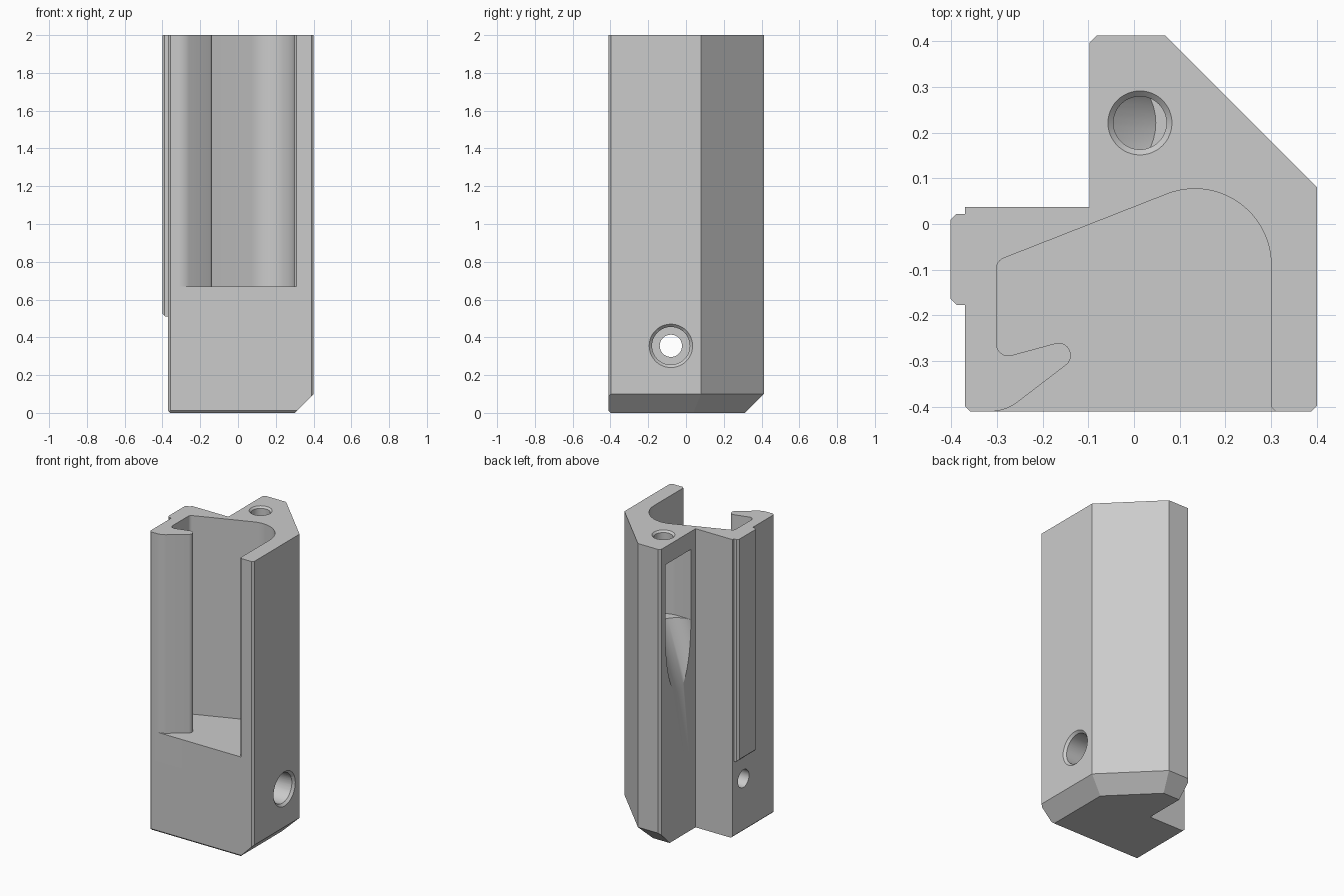
import bpy, bmesh
from math import sin, cos, radians, pi
from mathutils import Vector, Matrix

cube = bpy.data.objects.get("Cube")
if cube:
    bpy.data.objects.remove(cube, do_unlink=True)

grey = bpy.data.materials.new("light grey")
grey.use_nodes = True
grey.diffuse_color = (0.6, 0.6, 0.6, 1)
grey.node_tree.nodes["Principled BSDF"].inputs["Base Color"].default_value = (0.6, 0.6, 0.6, 1)


def arc(cx, cy, r, a0, a1, n):
    """Points on an arc, angles in degrees."""
    angles = [radians(a0 + (a1 - a0) * i / n) for i in range(n + 1)]
    return [(cx + r * cos(a), cy + r * sin(a)) for a in angles]


def finish(name, bm):
    bmesh.ops.recalc_face_normals(bm, faces=bm.faces)
    mesh = bpy.data.meshes.new(name)
    bm.to_mesh(mesh)
    bm.free()
    mesh.materials.append(grey)
    obj = bpy.data.objects.new(name, mesh)
    bpy.context.collection.objects.link(obj)
    return obj


def prism(name, outline, z0, z1, cuts=()):
    """Extrude an outline upwards, then slice it by (point, normal) planes."""
    bm = bmesh.new()
    face = bm.faces.new([bm.verts.new((x, y, z0)) for x, y in outline])
    out = bmesh.ops.extrude_face_region(bm, geom=[face])
    verts = [g for g in out["geom"] if isinstance(g, bmesh.types.BMVert)]
    bmesh.ops.translate(bm, verts=verts, vec=(0, 0, z1 - z0))
    for point, normal in cuts:
        bmesh.ops.bisect_plane(bm, geom=bm.verts[:] + bm.edges[:] + bm.faces[:], dist=1e-6,
                               plane_co=point, plane_no=normal, clear_outer=True)
        bmesh.ops.holes_fill(bm, edges=[e for e in bm.edges if e.is_boundary], sides=0)
    return finish(name, bm)


def rod(name, start, end, r0, r1):
    """Cylinder or cone between two points."""
    a, b = Vector(start), Vector(end)
    bm = bmesh.new()
    turn = (b - a).to_track_quat("Z", "Y").to_matrix().to_4x4()
    bmesh.ops.create_cone(bm, cap_ends=True, segments=48, radius1=r0, radius2=r1,
                          depth=(b - a).length, matrix=Matrix.Translation((a + b) / 2) @ turn)
    return finish(name, bm)


def combine(target, other, operation):
    mod = target.modifiers.new(operation, "BOOLEAN")
    mod.operation = operation
    mod.solver = "EXACT"
    mod.object = other
    bpy.ops.object.select_all(action="DESELECT")
    bpy.context.view_layer.objects.active = target
    target.select_set(True)
    bpy.ops.object.modifier_apply(modifier=mod.name)
    bpy.data.objects.remove(other, do_unlink=True)


# Main block with bevelled foot
block = [(-0.358, -0.41), (0.388, -0.41), (0.4, -0.398), (0.4, 0.08), (0.068, 0.412),
         (-0.082, 0.412), (-0.097, 0.397), (-0.097, 0.037), (-0.37, 0.037), (-0.37, -0.398)]
body = prism("bracket_body", block, 0, 2, [
    ((0.4, 0, 0.1), (1, 0, -1)),
    ((0, 0.412, 0.1), (0, 1, -1)),
    ((0.4, 0.08, 0.1), (0.707, 0.707, -1)),
    ((-0.37, 0, 0.012), (-1, 0, -1)),
    ((0, -0.41, 0.012), (0, -1, -1))])

# Side rail
rail = [(-0.34, 0.022), (-0.388, 0.022), (-0.401, 0.009), (-0.401, -0.164),
        (-0.388, -0.177), (-0.34, -0.177)]
combine(body, prism("side_rail", rail, 0.51, 2, [((-0.401, 0, 0.525), (-1, 0, -1))]), "UNION")

# Open channel with a hooked lip
channel = [(-0.315, -0.46)]
channel += arc(-0.315, -0.31, 0.1, -90, -56, 6)
channel += arc(-0.165, -0.287, 0.027, -56, 105, 10)
channel += arc(-0.275, -0.262, 0.026, -75, -180, 8)
channel += arc(-0.276, -0.098, 0.025, 180, 111, 6)
channel += arc(0.133, -0.09, 0.167, 111, 0, 24)
channel += [(0.3, -0.4), (0.312, -0.412), (0.312, -0.46)]
combine(body, prism("channel", channel, 0.67, 2.1), "DIFFERENCE")

# Screw pocket, open to the left, with a slanted access groove
sx, sy = 0.013, 0.221
pocket = arc(sx, sy, 0.135, -90, 90, 24) + [(-0.2, sy + 0.135), (-0.2, sy - 0.135)]
combine(body, prism("screw_pocket", pocket, 1.41, 1.88), "DIFFERENCE")
lean = Vector((0.335, 0, 1)).normalized()
mouth = Vector((-0.097, sy, 1.4))
combine(body, rod("access_groove", mouth - lean * 0.8, mouth + lean * 0.3, 0.134, 0.134), "DIFFERENCE")

# Top screw hole and its countersink
combine(body, rod("top_hole", (sx, sy, 1.8), (sx, sy, 2.1), 0.058, 0.058), "DIFFERENCE")
combine(body, rod("top_countersink", (sx, sy, 1.988), (sx, sy, 2.012), 0.058, 0.082), "DIFFERENCE")

# Cross bolt hole with counterbore
hy, hz = -0.08, 0.355
for name, x0, x1, r0, r1 in [("bolt_hole", -0.5, 0.5, 0.059, 0.059),
                             ("counterbore", 0.25, 0.5, 0.1, 0.1),
                             ("bore_chamfer", 0.385, 0.415, 0.1, 0.13)]:
    combine(body, rod(name, (x0, hy, hz), (x1, hy, hz), r0, r1), "DIFFERENCE")

bpy.ops.object.shade_smooth_by_angle(angle=radians(30))
